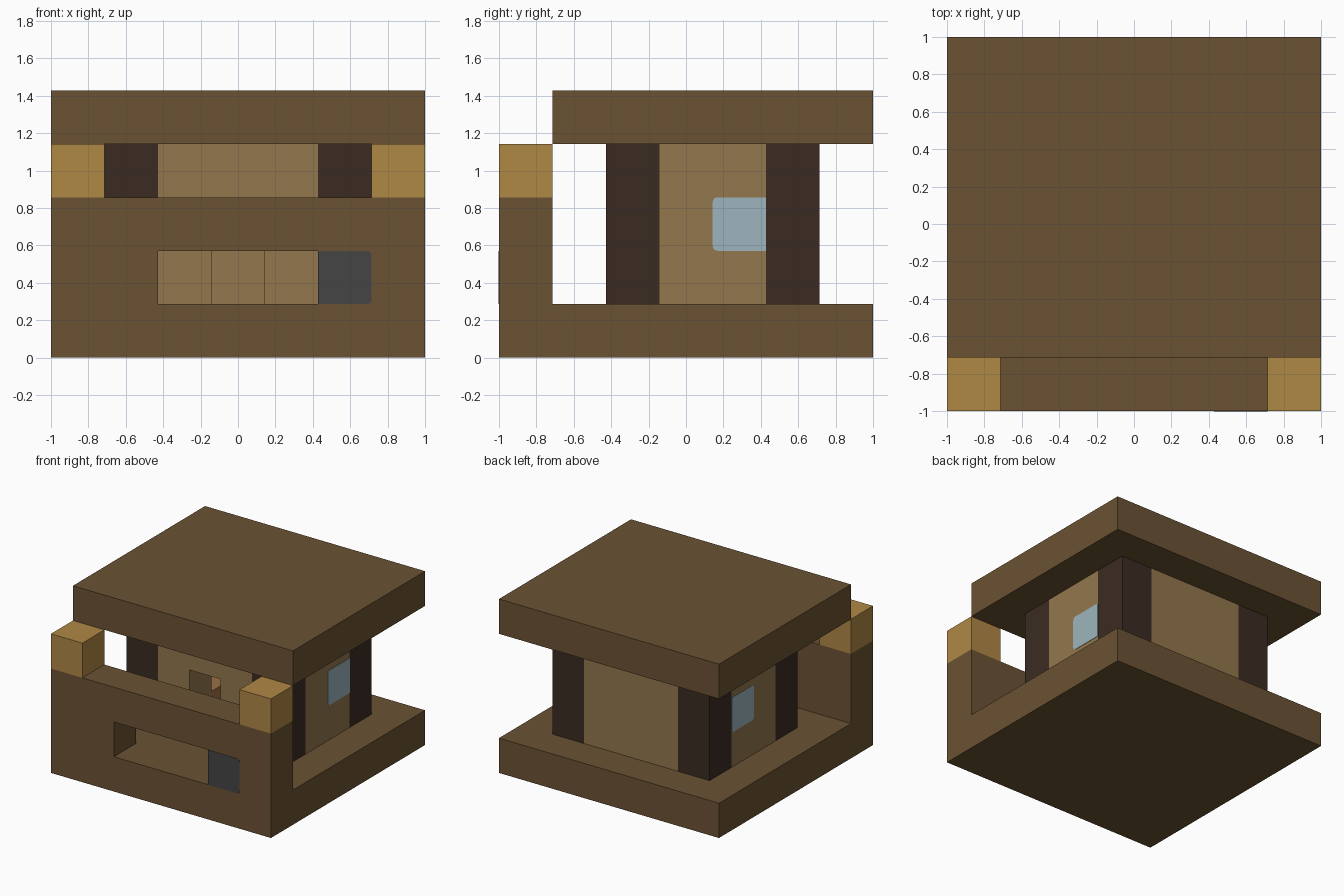
import bpy
import bmesh
import math

if "Cube" in bpy.data.objects:
    bpy.data.objects.remove(bpy.data.objects["Cube"], do_unlink=True)

U = 2 / 7  # one block


def material(name, hex_code):
    def linear(i):
        c = int(hex_code[i:i + 2], 16) / 255
        return c / 12.92 if c < 0.04045 else ((c + 0.055) / 1.055) ** 2.4
    color = (linear(0), linear(2), linear(4), 1)
    mat = bpy.data.materials.new(name)
    mat.use_nodes = True
    mat.diffuse_color = color
    mat.node_tree.nodes["Principled BSDF"].inputs["Base Color"].default_value = color
    return mat


brown = material("brown planks", "6b5233")
tan = material("tan planks", "93774d")
gold = material("golden wood", "b08845")
dark = material("dark timber", "3b2b22")
blue = material("pale blue glass", "9db5bd")
grey = material("dark grey", "454545")
rust = material("reddish wood", "9a7048")


def finish(name, bm, mat):
    bmesh.ops.recalc_face_normals(bm, faces=bm.faces)
    mesh = bpy.data.meshes.new(name)
    bm.to_mesh(mesh)
    bm.free()
    mesh.materials.append(mat)
    obj = bpy.data.objects.new(name, mesh)
    bpy.context.collection.objects.link(obj)
    return obj


def block(name, mat, x, y, z):
    """Box between block-grid limits; x and y are measured from the centre."""
    bm = bmesh.new()
    bmesh.ops.create_cube(bm, size=1)
    for v in bm.verts:
        v.co = [U * (lo + (hi - lo) * (c + 0.5)) for c, (lo, hi) in zip(v.co, (x, y, z))]
    return finish(name, bm, mat)


def plate(name, mat, centre, yaw, flip=1):
    """Thin square facing -y before the yaw, rounded on the side given by flip."""
    bm = bmesh.new()
    h, r = U / 2, 0.025
    outline = [(-h, -h)]
    for cz, start in ((-h + r, -90), (h - r, 0)):
        for step in range(5):
            a = math.radians(start + step * 22.5)
            outline.append((h - r + r * math.cos(a), cz + r * math.sin(a)))
    outline.append((-h, h))
    face = bm.faces.new([bm.verts.new((flip * px, 0, pz)) for px, pz in outline])
    ext = bmesh.ops.extrude_face_region(bm, geom=[face])
    for v in ext["geom"]:
        if isinstance(v, bmesh.types.BMVert):
            v.co.y -= 0.003
    obj = finish(name, bm, mat)
    obj.location = [U * c for c in centre]
    obj.rotation_euler.z = math.radians(yaw)


# Ground slab and flat roof
block("floor_slab", brown, (-3.5, 3.5), (-3.5, 3.5), (0, 1))
block("roof_slab", brown, (-3.5, 3.5), (-2.5, 3.5), (4, 5))

# Front wall with a wide opening
block("front_wall_right", brown, (-3.5, -1.5), (-3.5, -2.5), (1, 2))
block("front_wall_left", brown, (1.5, 3.5), (-3.5, -2.5), (1, 2))
block("front_wall_top", brown, (-3.5, 3.5), (-3.5, -2.5), (2, 3))
plate("front_panel", grey, (2, -3.5, 1.5), 0)

for side, s in (("left", 1), ("right", -1)):
    def span(a, b):
        return tuple(sorted((s * a, s * b)))

    block(f"corner_cap_{side}", gold, span(2.5, 3.5), (-3.5, -2.5), (3, 4))
    # House posts and walls
    for place, y in (("front", -1.5), ("back", 1.5)):
        block(f"{place}_post_{side}", dark, span(1.5, 2.5), (y, y + 1), (1, 4))
    block(f"side_wall_{side}", tan, span(1.5, 2.5), (-0.5, 1.5), (1, 4))
    block(f"door_wall_{side}", tan, span(0.5, 1.5), (-1.5, -0.5), (1, 4))
    # Window panes on both faces of the side wall
    plate(f"window_outside_{side}", blue, (s * 2.5, 1, 2.5), 90 * s, -s)
    plate(f"window_inside_{side}", blue, (s * 1.5, 1, 2.5), -90 * s, s)

block("door_lintel", tan, (-0.5, 0.5), (-1.5, -0.5), (3, 4))
block("back_wall", tan, (-1.5, 1.5), (1.5, 2.5), (1, 4))

# Work block standing inside the room
block("work_block", rust, (-1.5, -0.5), (-0.5, 0.5), (1, 2))
